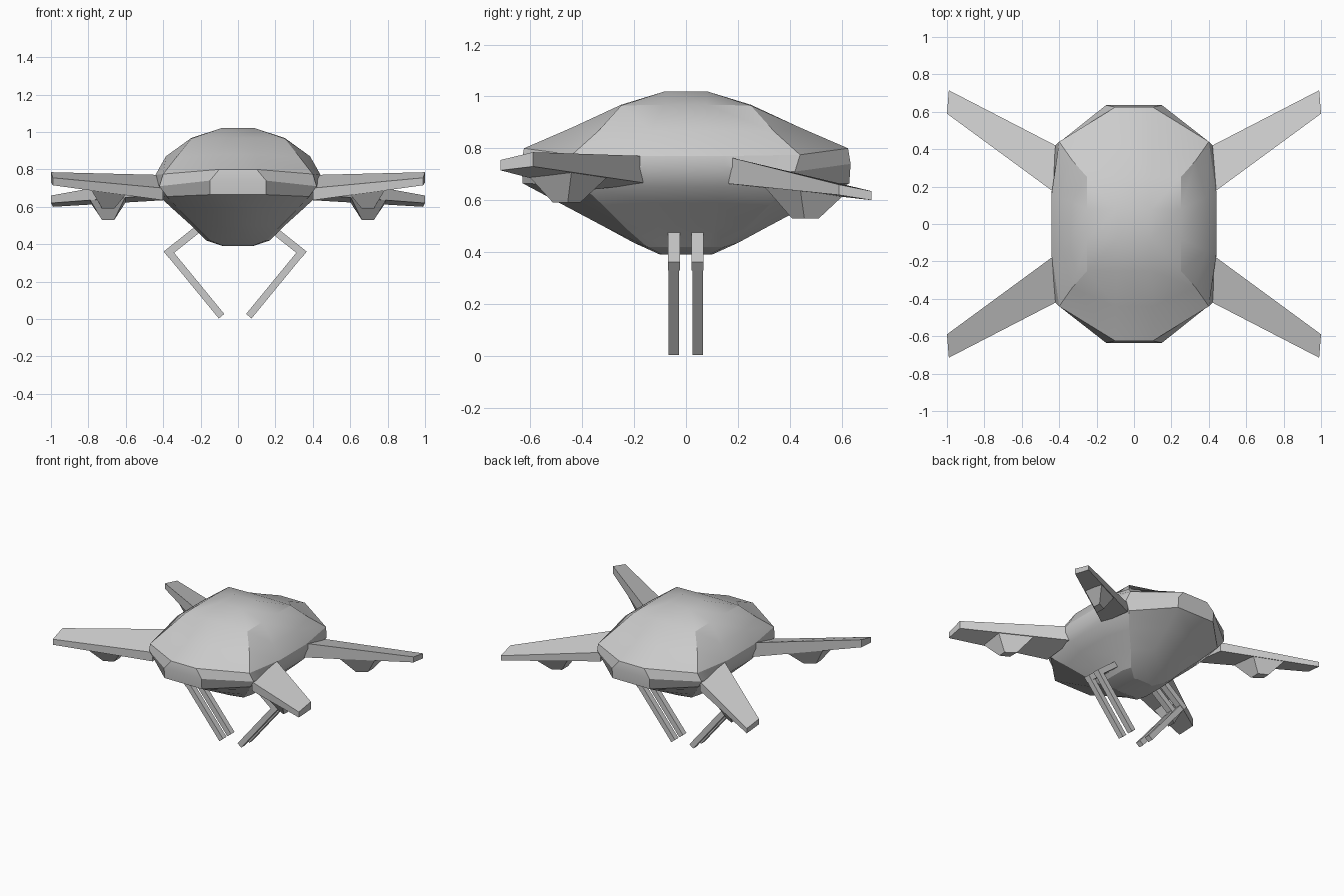
import bpy, bmesh, math
from mathutils import Vector

if "Cube" in bpy.data.objects:
    bpy.data.objects.remove(bpy.data.objects["Cube"])


def finish(name, bm, smooth=False):
    bmesh.ops.remove_doubles(bm, verts=bm.verts, dist=1e-4)
    bmesh.ops.recalc_face_normals(bm, faces=bm.faces)
    me = bpy.data.meshes.new(name)
    bm.to_mesh(me)
    bm.free()
    ob = bpy.data.objects.new(name, me)
    bpy.context.collection.objects.link(ob)
    if smooth:
        bpy.ops.object.select_all(action='DESELECT')
        ob.select_set(True)
        bpy.context.view_layer.objects.active = ob
        bpy.ops.object.shade_smooth_by_angle(angle=math.radians(22))
    return ob


def loft(bm, rings):
    # bridge closed rings of points and cap both ends
    loops = [[bm.verts.new(p) for p in r] for r in rings]
    n = len(loops[0])
    for a, b in zip(loops, loops[1:]):
        for i in range(n):
            j = (i + 1) % n
            bm.faces.new((a[i], a[j], b[j], b[i]))
    bm.faces.new(loops[0])
    bm.faces.new(loops[-1])


# hull: each level holds the side, corner and nose point of one quadrant
levels = [
    [(.09, .08, 1.02), (.09, .08, 1.02), (.09, .08, 1.02)],
    [(.25, .08, .968), (.25, .25, .965), (.09, .25, .968)],
    [(.385, .14, .87), (.33, .34, .865), (.10, .44, .88)],
    [(.442, .15, .77), (.40, .44, .775), (.10, .625, .80)],
    [(.442, .15, .73), (.42, .42, .71), (.15, .635, .74)],
    [(.415, .15, .65), (.38, .40, .655), (.15, .63, .665)],
    [(.35, .13, .59), (.31, .32, .58), (.12, .48, .585)],
    [(.25, .11, .50), (.22, .23, .49), (.10, .32, .50)],
    [(.17, .08, .42), (.15, .15, .42), (.07, .20, .435)],
    [(.08, .05, .39), (.075, .09, .39), (.05, .10, .39)],
]
rings = []
for q in levels:
    ring = []
    for sx, sy, order in ((1, 1, 1), (-1, 1, -1), (-1, -1, 1), (1, -1, -1)):
        ring += [(sx * x, sy * y, z) for x, y, z in q[::order]]
    rings.append(ring)
# a peaked cap has repeated points, so its flat top is a plain quad
bm = bmesh.new()
loops = [[bm.verts.new(p) for p in r] for r in rings[1:]]
for a, b in zip(loops, loops[1:]):
    for i in range(12):
        j = (i + 1) % 12
        bm.faces.new((a[i], a[j], b[j], b[i]))
bm.faces.new(loops[-1])
top = [bm.verts.new(rings[0][3 * k]) for k in range(4)]
bm.faces.new(top)
r = loops[0]
for k in range(4):
    i = 3 * k
    bm.faces.new((top[k], r[i], r[i + 1], r[i + 2]))
    bm.faces.new((top[k], r[i + 2], r[(i + 3) % 12], top[(k + 1) % 4]))
finish("hull", bm, True)

# wings and the pods under them; section = inner top, outer top, outer bottom, inner bottom
root = [(.40, .15, .77), (.40, .41, .70), (.40, .41, .635), (.40, .15, .665)]
tips = {
    "front": (-1, [(1, .59, .785), (.99, .715, .755), (.99, .715, .715), (1, .59, .73)]),
    "rear": (1, [(1, .59, .66), (.99, .715, .635), (.99, .715, .60), (1, .59, .62)]),
}
for end, (sy, tip) in tips.items():
    for side, sx in (("left", -1), ("right", 1)):
        S = lambda p: Vector((sx * p[0], sy * p[1], p[2]))
        a, b = [S(p) for p in root], [S(p) for p in tip]
        bm = bmesh.new()
        loft(bm, [a, b])
        finish(f"{end}_{side}_wing", bm)
        base = [a[3].lerp(b[3], .33), a[3].lerp(b[3], .66),
                a[2].lerp(b[2], .66), a[2].lerp(b[2], .33)]
        c = sum(base, Vector()) / 4
        foot = []
        for p in base:
            v = c + (p - c) * .33
            v.z = .59 if end == "front" else .53
            foot.append(v)
        bm = bmesh.new()
        loft(bm, [[p + Vector((0, 0, .01)) for p in base], foot])
        finish(f"{end}_{side}_pod", bm)


# folded landing legs: two side by side on each flank
def beam(bm, p, q, y, half_w, half_t):
    p, q = Vector((p[0], 0, p[1])), Vector((q[0], 0, q[1]))
    d = (q - p).normalized()
    n = Vector((-d.z, 0, d.x)) * half_t
    w = Vector((0, half_w, 0))
    loft(bm, [[e + Vector((0, y, 0)) + o for o in (n + w, n - w, -n - w, -n + w)]
              for e in (p, q)])


for side, sx in (("left", -1), ("right", 1)):
    for row, y in (("front", -.047), ("rear", .045)):
        X = lambda x: sx * (x + .015) - .015
        bm = bmesh.new()
        beam(bm, (X(.16), .50), (X(.355), .345), y, .023, .02)
        beam(bm, (X(.345), .365), (X(.058), .015), y, .02, .019)
        finish(f"{row}_{side}_leg", bm)
